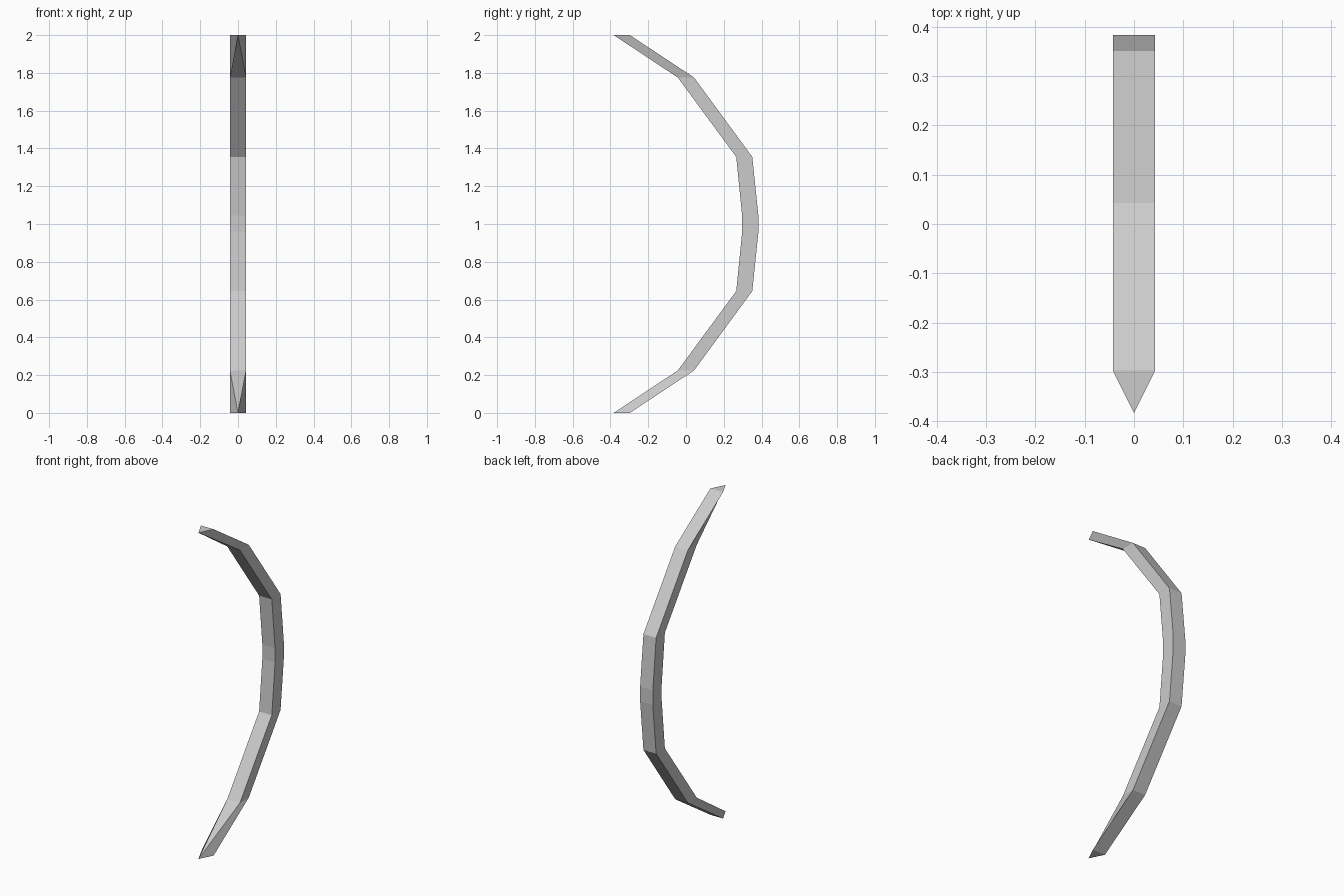
import bpy, bmesh

if "Cube" in bpy.data.objects:
    bpy.data.objects.remove(bpy.data.objects["Cube"])

HALF_W = 0.043

# Lower half of the bow: (inner y, outer y, z), from tip to grip
lower = [(-0.383, -0.297, 0.0), (-0.043, 0.043, 0.225),
         (0.266, 0.351, 0.645), (0.297, 0.383, 0.955)]
profile = lower + [(i, o, 2.0 - z) for i, o, z in reversed(lower)]

bm = bmesh.new()

# Square sections along the limb, pinched to a point on the inner side at both tips
rings = []
for k, (yi, yo, z) in enumerate(profile):
    outer = [bm.verts.new((HALF_W, yo, z)), bm.verts.new((-HALF_W, yo, z))]
    if k in (0, len(profile) - 1):
        tip = bm.verts.new((0, yi, z))
        inner = [tip, tip]
    else:
        inner = [bm.verts.new((-HALF_W, yi, z)), bm.verts.new((HALF_W, yi, z))]
    rings.append(outer + inner)

# Skin between sections
for a, b in zip(rings, rings[1:]):
    for i in range(4):
        j = (i + 1) % 4
        bm.faces.new(list(dict.fromkeys((a[i], a[j], b[j], b[i]))))

# Tip caps
for ring in (rings[0], rings[-1]):
    bm.faces.new(ring[:3])

bmesh.ops.recalc_face_normals(bm, faces=bm.faces)
mesh = bpy.data.meshes.new("bow_limb")
bm.to_mesh(mesh)
bm.free()
bpy.context.collection.objects.link(bpy.data.objects.new("bow_limb", mesh))
